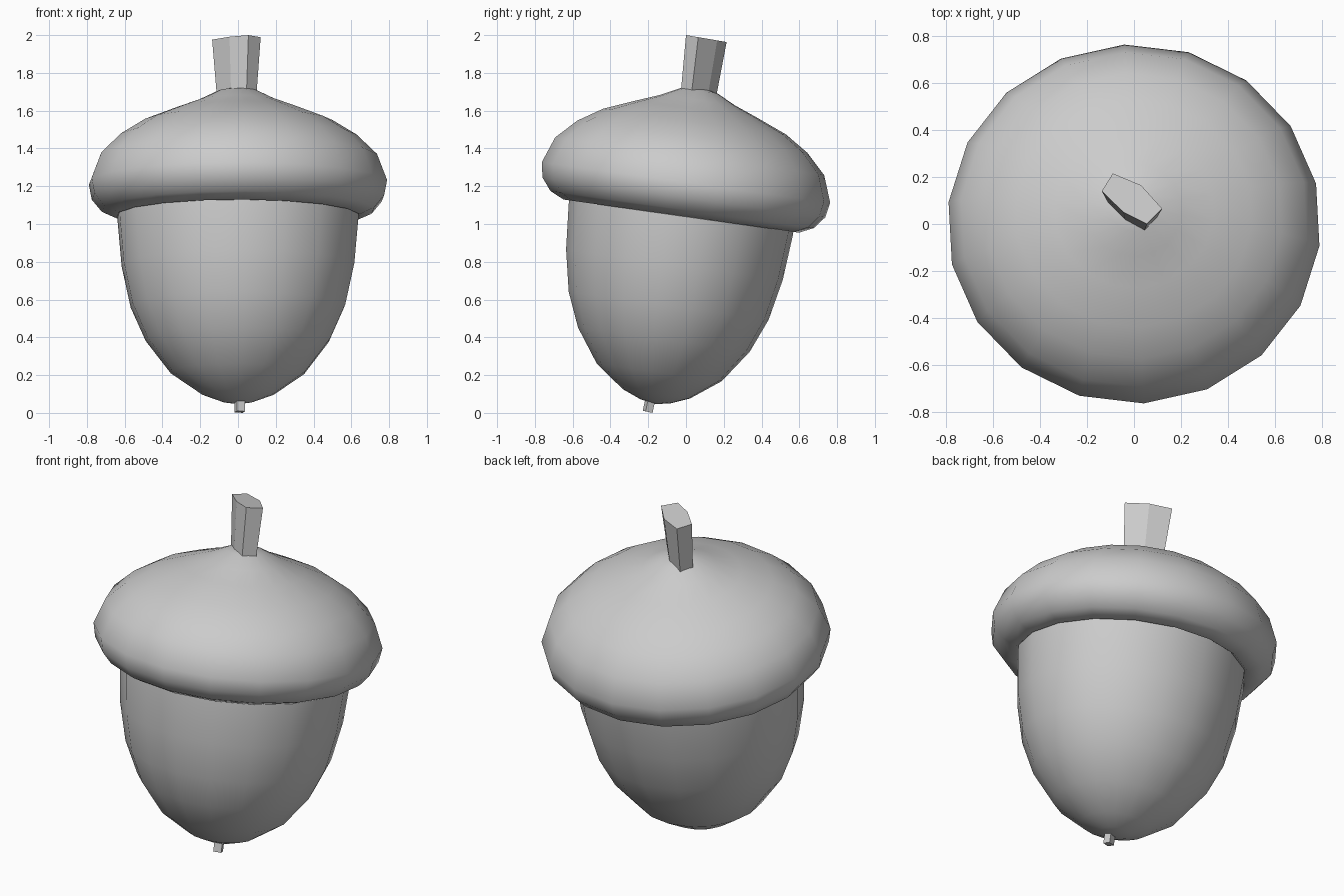
import bpy
import bmesh
from math import cos, sin, radians, tau
from mathutils import Matrix

if "Cube" in bpy.data.objects:
    bpy.data.objects.remove(bpy.data.objects["Cube"])

SIDES = 18
# the whole acorn leans back around the cap's widest ring
LEAN = Matrix.Translation((0, 0, 1.22)) @ Matrix.Rotation(radians(-8), 4, 'X')


def finish(bm, name, smooth_angle=None):
    bmesh.ops.recalc_face_normals(bm, faces=bm.faces)
    mesh = bpy.data.meshes.new(name)
    bm.to_mesh(mesh)
    bm.free()
    ob = bpy.data.objects.new(name, mesh)
    bpy.context.collection.objects.link(ob)
    if smooth_angle:
        bpy.ops.object.select_all(action='DESELECT')
        ob.select_set(True)
        bpy.context.view_layer.objects.active = ob
        bpy.ops.object.shade_smooth_by_angle(angle=radians(smooth_angle))
    return ob


def loft(bm, rings):
    for a, b in zip(rings, rings[1:]):
        n = len(a)
        for i in range(n):
            j = (i + 1) % n
            bm.faces.new((a[i], a[j], b[j], b[i]))


def lathe(name, profile, x_scale):
    """Revolve (radius, height) points, closing the last ring with a pole."""
    bm = bmesh.new()
    rings = []
    for r, h in profile[:-1]:
        ring = []
        for i in range(SIDES):
            a = tau * i / SIDES + radians(-7)
            ring.append(bm.verts.new((r * x_scale * cos(a), r * sin(a), h)))
        rings.append(ring)
    loft(bm, rings)
    pole = bm.verts.new((0, 0, profile[-1][1]))
    last = rings[-1]
    for i in range(SIDES):
        bm.faces.new((last[i], last[(i + 1) % SIDES], pole))
    bm.transform(LEAN)
    return finish(bm, name, 60)


# cap, from the inner rim up to the stem
lathe("cap", [(.585, -.15), (.63, -.18), (.705, -.145), (.757, -.08), (.772, .0),
              (.72, .14), (.615, .245), (.49, .325), (.33, .39), (.2, .44),
              (.1, .49), (0, .51)], 1.03)

# nut, from under the cap down to the tip
lathe("nut", [(.60, -.13), (.60, -.2), (.58, -.44), (.535, -.66), (.46, -.84),
              (.335, -1.015), (.18, -1.13), (.08, -1.17), (0, -1.185)], 1.07)

# six-sided stem, flaring towards its slanted top
outline = [(-.137, .14), (-.09, .215), (.03, .165), (.12, .065), (.055, 0), (-.045, .05)]
bm = bmesh.new()
base = [bm.verts.new((x * .8, y * .85 - .03, 1.67 - .15 * y)) for x, y in outline]
top = [bm.verts.new((x, y, 2.0 - .17 * y)) for x, y in outline]
loft(bm, [base, top])
bm.faces.new(top)
bm.faces.new(base)
finish(bm, "stem")

# little nub at the tip
bm = bmesh.new()
bmesh.ops.create_cube(bm, size=1, matrix=Matrix.Translation((.01, -.197, .034))
                      @ Matrix.Rotation(radians(-12), 4, 'X')
                      @ Matrix.Rotation(radians(20), 4, 'Z')
                      @ Matrix.Diagonal((.045, .04, .058, 1)))
finish(bm, "tip_nub")
